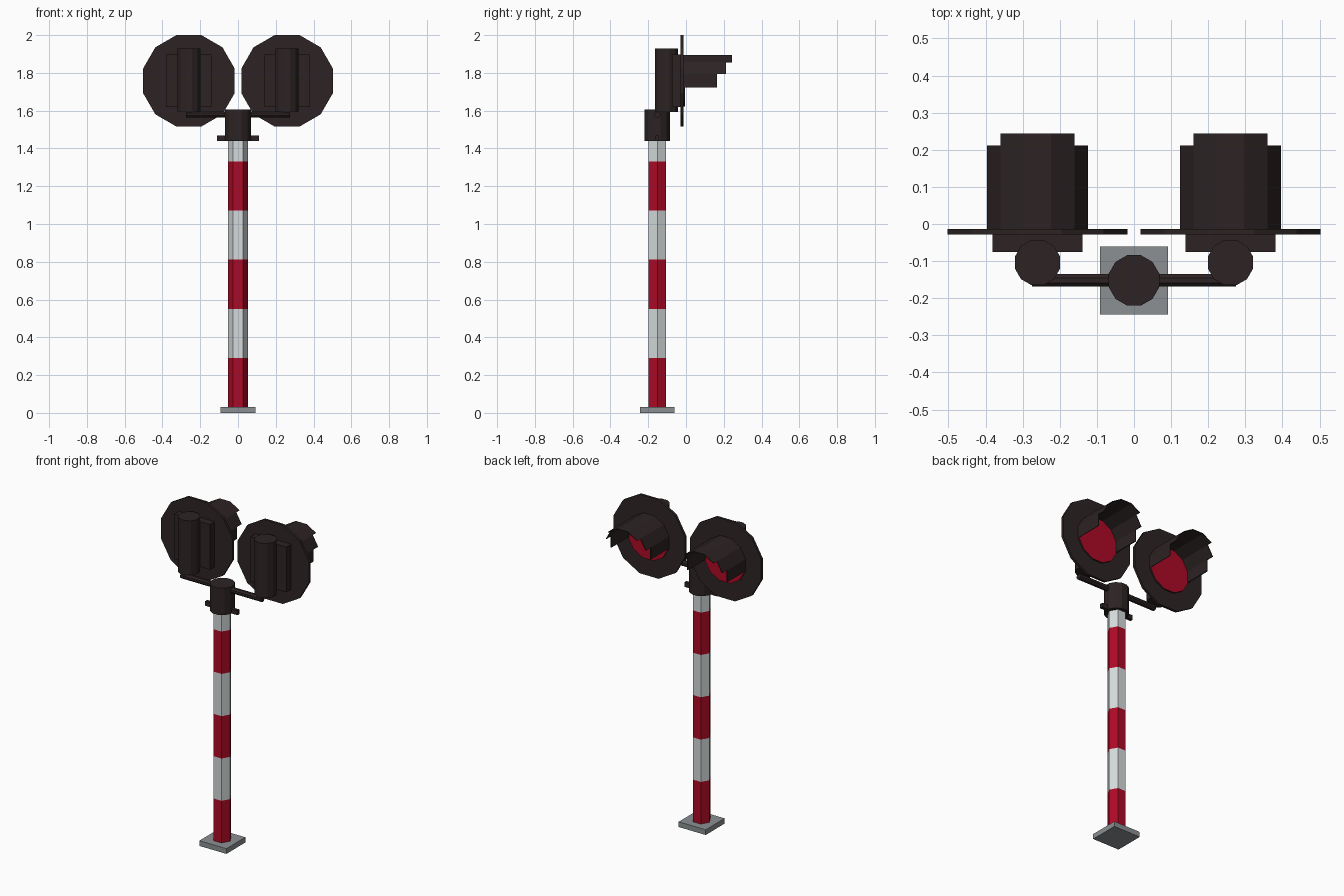
import bpy, bmesh, math

if "Cube" in bpy.data.objects:
    bpy.data.objects.remove(bpy.data.objects["Cube"])


def material(name, rgb):
    m = bpy.data.materials.new(name)
    m.diffuse_color = (*rgb, 1)
    m.use_nodes = True
    m.node_tree.nodes["Principled BSDF"].inputs["Base Color"].default_value = m.diffuse_color
    return m


DARK = material("dark brown", (0.026, 0.017, 0.017))
RED = material("signal red", (0.42, 0.003, 0.019))
WHITE = material("pole white", (0.66, 0.70, 0.71))
GREY = material("base grey", (0.26, 0.28, 0.29))


def finish(bm, name, mats):
    bmesh.ops.recalc_face_normals(bm, faces=bm.faces)
    me = bpy.data.meshes.new(name)
    bm.to_mesh(me)
    bm.free()
    for m in mats:
        me.materials.append(m)
    ob = bpy.data.objects.new(name, me)
    bpy.context.collection.objects.link(ob)
    return ob


def box(name, lo, hi, mat):
    bm = bmesh.new()
    bmesh.ops.create_cube(bm, size=1)
    for v in bm.verts:
        v.co = [l + (c + 0.5) * (h - l) for c, l, h in zip(v.co, lo, hi)]
    return finish(bm, name, [mat])


def prism(name, axis, centre, sides, r, levels, mats, turn=0.0, rule=None):
    """Capped prism along axis; centre is the point in the other two axes."""
    bm = bmesh.new()
    rings = []
    for h in levels:
        ring = []
        for i in range(sides):
            a = turn + 2 * math.pi * i / sides
            p = [centre[0] + r * math.cos(a), centre[1] + r * math.sin(a)]
            p.insert("xyz".index(axis), h)
            ring.append(bm.verts.new(p))
        rings.append(ring)
    for k, (a, b) in enumerate(zip(rings, rings[1:])):
        for i in range(sides):
            j = (i + 1) % sides
            f = bm.faces.new((a[i], a[j], b[j], b[i]))
            f.material_index = rule(k) if rule else 0
    bm.faces.new(rings[0])
    cap = bm.faces.new(rings[-1])
    cap.material_index = len(mats) - 1
    return finish(bm, name, mats)


T15 = math.radians(15)        # puts flat sides of a 12-gon on the axes
C15 = math.cos(T15)
PY = -0.152                   # pole depth
HZ = 1.758                    # lamp centre height

# Base plate and striped six-sided pole
box("base_plate", (-0.092, PY - 0.092, 0), (0.092, PY + 0.092, 0.032), GREY)
prism("striped_pole", "z", (0, PY), 6, 0.053,
      [0.032, 0.291, 0.551, 0.811, 1.071, 1.331, 1.45], [RED, WHITE],
      rule=lambda k: k % 2)

# Collar on top of the pole, with a thin clamp plate and the cross arm
prism("pole_collar", "z", (0, PY), 12, 0.0705, [1.44, 1.605], [DARK], T15)
box("clamp_plate", (-0.11, PY - 0.01, 1.44), (0.11, PY + 0.01, 1.468), DARK)
prism("cross_arm", "x", (PY, 1.58), 8, 0.018, [-0.275, 0.275], [DARK], math.pi / 8)


def visor(name, cx):
    """Stepped hood: faces of a 12-gon, shorter towards the sides."""
    bm = bmesh.new()
    r, y0 = 0.1415, -0.014
    reach = [0.165, 0.212, 0.244, 0.244, 0.244, 0.212, 0.165]
    for i, y1 in enumerate(reach):
        pts = []
        for rad in (r, r - 0.005):
            for k in (i, i + 1):
                a = -T15 + k * math.pi / 6
                pts.append((cx + rad * math.cos(a), HZ + rad * math.sin(a)))
        o0, o1, i0, i1 = pts
        loop = (o0, o1, i1, i0)
        back = [bm.verts.new((x, y0, z)) for x, z in loop]
        front = [bm.verts.new((x, y1, z)) for x, z in loop]
        bm.faces.new(back)
        bm.faces.new(front)
        for k in range(4):
            j = (k + 1) % 4
            bm.faces.new((back[k], back[j], front[j], front[k]))
    return finish(bm, name, [DARK])


# Two lamp heads, mirrored left and right
for side, s in (("left", -1), ("right", 1)):
    cx = 0.26 * s
    prism(side + "_backboard", "y", (cx, HZ), 12, 0.2425 / C15,
          [-0.028, -0.013], [DARK], T15)
    prism(side + "_lens", "y", (cx, HZ), 12, 0.1415,
          [-0.02, -0.004], [DARK, RED], T15)
    visor(side + "_visor", cx)
    box(side + "_lamp_box", (cx - 0.121, -0.075, 1.62),
        (cx + 0.121, -0.02, 1.898), DARK)
    prism(side + "_rear_housing", "z", (cx, -0.104), 12, 0.063,
          [1.592, 1.928], [DARK], T15)
